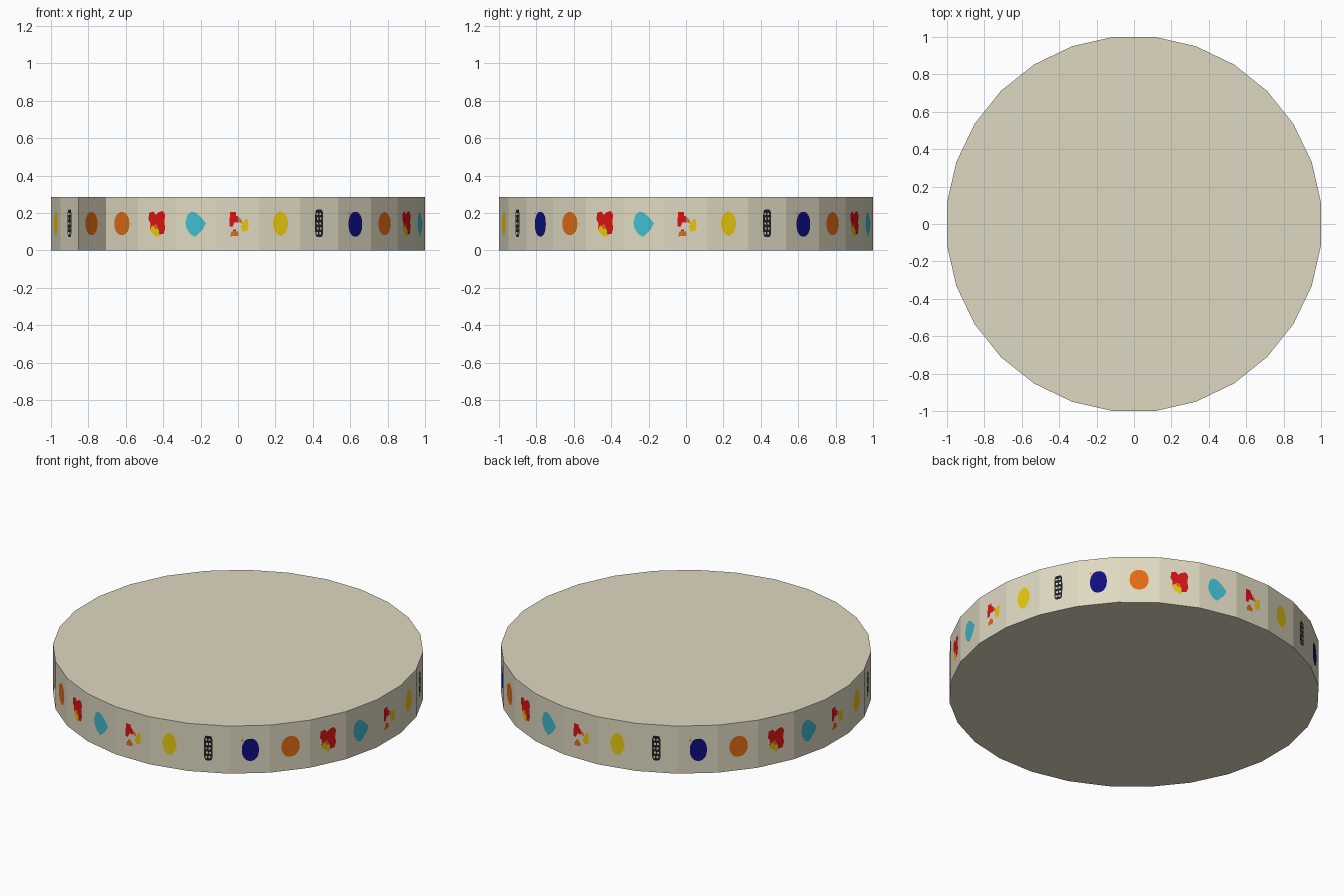
import bpy, bmesh, math
from mathutils import Vector
from mathutils.geometry import delaunay_2d_cdt, area_tri

if "Cube" in bpy.data.objects:
    bpy.data.objects.remove(bpy.data.objects["Cube"])

SIDES, HEIGHT = 28, 0.285
STEP = 2 * math.pi / SIDES
HALF = math.tan(STEP / 2)          # half width of one wall panel (apothem is 1)
OPEN_PANEL = 24                    # this wall panel is missing

# Materials
def srgb(c):
    c /= 255
    return c / 12.92 if c < 0.04 else ((c + 0.055) / 1.055) ** 2.4

COLOURS = {"cream": (223, 217, 193), "yellow": (230, 200, 15), "dark_grey": (35, 35, 35),
           "navy": (14, 14, 125), "orange": (225, 107, 20), "red": (216, 18, 20),
           "cyan": (66, 187, 208)}
NAMES = list(COLOURS)
MATS = []
for name, rgb in COLOURS.items():
    m = bpy.data.materials.new(name)
    m.diffuse_color = (*[srgb(c) for c in rgb], 1)
    m.use_nodes = True
    m.node_tree.nodes["Principled BSDF"].inputs["Base Color"].default_value = m.diffuse_color
    MATS.append(m)

# Flat shape helpers in panel coordinates (u sideways, v up)
def oval(u, v, ru, rv, power=1.0, n=18):
    def p(x):
        return math.copysign(abs(x) ** power, x)
    return [(u + ru * p(math.cos(2 * math.pi * i / n)),
             v + rv * p(math.sin(2 * math.pi * i / n))) for i in range(n)]

def rect(u0, v0, u1, v1):
    return [(u0, v0), (u1, v0), (u1, v1), (u0, v1)]

# Cream gaps in the dark lattice motif
gaps = []
for row in range(5):
    v = 0.086 + row * 0.026
    shift = 0.003 if row % 2 else 0
    gaps += [("cream", rect(-0.016 + shift, v, -0.006 + shift, v + 0.011)),
             ("cream", rect(0.002 + shift, v, 0.012 + shift, v + 0.011))]

# Seven motifs repeated around the wall
MOTIFS = [
    # bird-like cluster
    [("red", [(-0.043, 0.205), (-0.046, 0.13), (-0.03, 0.125), (-0.02, 0.15),
              (0.004, 0.148), (0.002, 0.18), (-0.01, 0.185), (-0.012, 0.205)]),
     ("red", rect(-0.026, 0.1, -0.012, 0.112)),
     ("orange", [(-0.04, 0.075), (0.002, 0.078), (0.001, 0.1), (-0.02, 0.106), (-0.037, 0.098)]),
     ("orange", [(0.005, 0.152), (0.024, 0.142), (0.02, 0.162), (0.006, 0.176)]),
     ("yellow", [(0.026, 0.1), (0.05, 0.103), (0.056, 0.13), (0.054, 0.168),
                 (0.038, 0.168), (0.026, 0.145), (0.014, 0.125)])],
    [("yellow", oval(0.005, 0.143, 0.042, 0.066, 1.15))],
    [("dark_grey", oval(0, 0.145, 0.024, 0.074, 0.45))] + gaps,
    [("navy", oval(0.005, 0.14, 0.047, 0.067, 0.9)),
     ("orange", rect(-0.043, 0.192, -0.035, 0.205))],
    [("orange", oval(0.003, 0.143, 0.052, 0.062, 0.93))],
    # red cluster
    [("red", [(-0.046, 0.2), (-0.05, 0.165), (-0.038, 0.145), (-0.04, 0.115), (-0.005, 0.11),
              (0.012, 0.085), (0.04, 0.088), (0.05, 0.12), (0.044, 0.15), (0.05, 0.19),
              (0.036, 0.21), (0.01, 0.205), (-0.006, 0.19), (-0.02, 0.208)]),
     ("yellow", [(-0.04, 0.103), (0.0, 0.07), (0.013, 0.075), (0.012, 0.108),
                 (-0.012, 0.128), (-0.032, 0.13)]),
     ("orange", [(-0.025, 0.135), (-0.008, 0.112), (0.008, 0.116), (-0.002, 0.14)])],
    [("cyan", [(-0.06, 0.15), (-0.055, 0.12), (-0.035, 0.088), (-0.01, 0.072), (0.008, 0.085),
               (0.035, 0.112), (0.052, 0.145), (0.034, 0.168), (0.0, 0.2), (-0.025, 0.207),
               (-0.048, 0.192)])],
]

# Cut a motif into a rectangular panel: returns points, triangles, colours
def cut_panel(motif):
    shapes = [("cream", rect(-HALF, 0, HALF, HEIGHT))] + motif
    verts, faces = [], []
    for _, pts in shapes:
        area = sum(a[0] * b[1] - b[0] * a[1] for a, b in zip(pts, pts[1:] + pts[:1]))
        pts = pts if area > 0 else pts[::-1]
        faces.append(list(range(len(verts), len(verts) + len(pts))))
        verts += [Vector(p) for p in pts]
    pts, _, tris, _, _, origin = delaunay_2d_cdt(verts, [], faces, 0, 1e-6)
    return pts, tris, [NAMES.index(shapes[max(o, default=0)][0]) for o in origin]

PANELS = [cut_panel(m) for m in MOTIFS]

def make_object(name, bm):
    mesh = bpy.data.meshes.new(name)
    bm.to_mesh(mesh)
    bm.free()
    for m in MATS:
        mesh.materials.append(m)
    bpy.context.collection.objects.link(bpy.data.objects.new(name, mesh))

# Decorated wall, one panel left open
bm = bmesh.new()
for k in range(SIDES):
    if k == OPEN_PANEL:
        continue
    phi = -math.pi / 2 + k * STEP
    normal = Vector((math.cos(phi), math.sin(phi), 0))
    side = Vector((-math.sin(phi), math.cos(phi), 0))
    pts, tris, cols = PANELS[k % 7]
    vs = [bm.verts.new(normal + side * p.x + Vector((0, 0, p.y))) for p in pts]
    for tri, col in zip(tris, cols):
        bm.faces.new([vs[i] for i in tri]).material_index = col
bmesh.ops.remove_doubles(bm, verts=bm.verts, dist=1e-5)
make_object("picture_wall", bm)

# Flat top and base
def cap(name, z, up):
    bm = bmesh.new()
    r = 1 / math.cos(STEP / 2)
    ring = [bm.verts.new((r * math.cos((i + 0.5) * STEP), r * math.sin((i + 0.5) * STEP), z))
            for i in range(SIDES)]
    bm.faces.new(ring if up else ring[::-1])
    make_object(name, bm)

cap("top_disc", HEIGHT, True)
cap("base_disc", 0, False)
